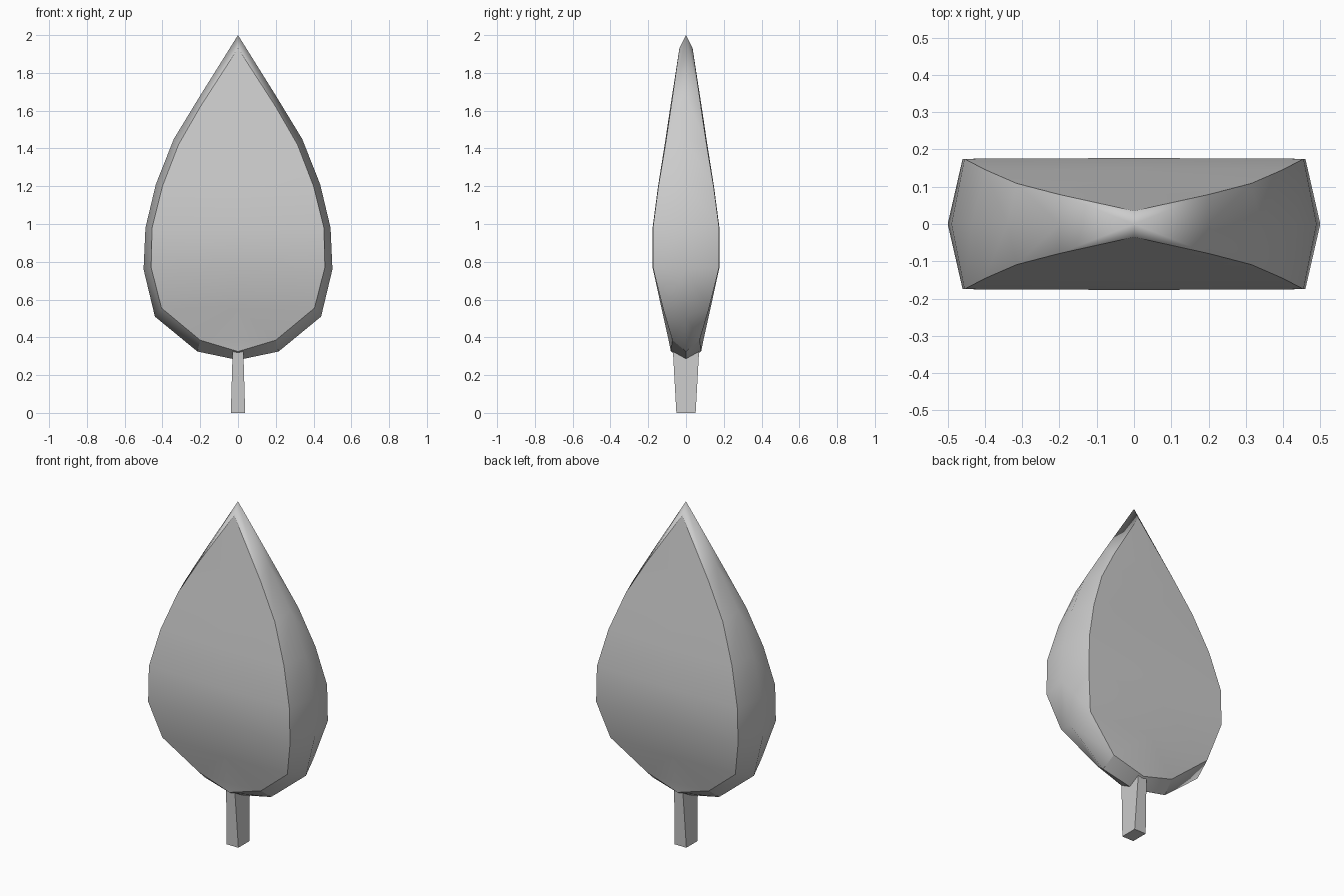
import bpy, bmesh

if "Cube" in bpy.data.objects:
    bpy.data.objects.remove(bpy.data.objects["Cube"])

# rows from tip to base: outer x, outer z, face x, face z, face depth at rim, face depth at centre
ROWS = [
    (0.00, 2.00, 0.00, 1.93, 0.035, 0.035),
    (0.20, 1.68, 0.20, 1.62, 0.079, 0.083),
    (0.34, 1.45, 0.315, 1.42, 0.109, 0.113),
    (0.435, 1.21, 0.40, 1.20, 0.146, 0.148),
    (0.49, 0.98, 0.455, 0.98, 0.175, 0.177),
    (0.50, 0.76, 0.46, 0.77, 0.175, 0.177),
    (0.44, 0.51, 0.405, 0.555, 0.122, 0.130),
    (0.215, 0.325, 0.20, 0.385, 0.072, 0.092),
    (0.00, 0.28, 0.00, 0.325, 0.08, 0.08),
]


def make_object(name, bm):
    mesh = bpy.data.meshes.new(name)
    bm.to_mesh(mesh)
    bm.free()
    obj = bpy.data.objects.new(name, mesh)
    bpy.context.collection.objects.link(obj)
    return obj


# foliage: one quarter, mirrored left-right and front-back
bm = bmesh.new()
outer = [bm.verts.new((xo, 0, zo)) for xo, zo, *_ in ROWS]
rim = [bm.verts.new((r[2], -r[4], r[3])) for r in ROWS]
mid = [rim[i] if r[2] == 0 else bm.verts.new((0, -r[5], r[3]))
       for i, r in enumerate(ROWS)]
sharp = []
for i in range(len(ROWS) - 1):
    bm.faces.new((outer[i], rim[i], rim[i + 1], outer[i + 1]))
    loop = list(dict.fromkeys((mid[i], mid[i + 1], rim[i + 1], rim[i])))
    bm.faces.new(loop)
    sharp.append((rim[i], rim[i + 1]))
sharp += [(rim[-2], outer[-2]), (outer[-2], outer[-1])]
bmesh.ops.recalc_face_normals(bm, faces=bm.faces)
bm.faces.ensure_lookup_table()
bm.normal_update()
if bm.faces[1].normal.y > 0:
    bmesh.ops.reverse_faces(bm, faces=bm.faces)
for f in bm.faces:
    f.smooth = True
for a, b in sharp:
    bm.edges.get((a, b)).smooth = False
foliage = make_object("foliage", bm)
mirror = foliage.modifiers.new("mirror", 'MIRROR')
mirror.use_axis = (True, True, False)

# trunk: tapered four-sided post
bm = bmesh.new()
bmesh.ops.create_cube(bm, size=1)
for v in bm.verts:
    top = v.co.z > 0
    sx, sy = (v.co.x > 0) * 2 - 1, (v.co.y > 0) * 2 - 1
    v.co = (sx * (0.028 if top else 0.038), sy * (0.07 if top else 0.051), 0.34 if top else 0)
make_object("trunk", bm)
